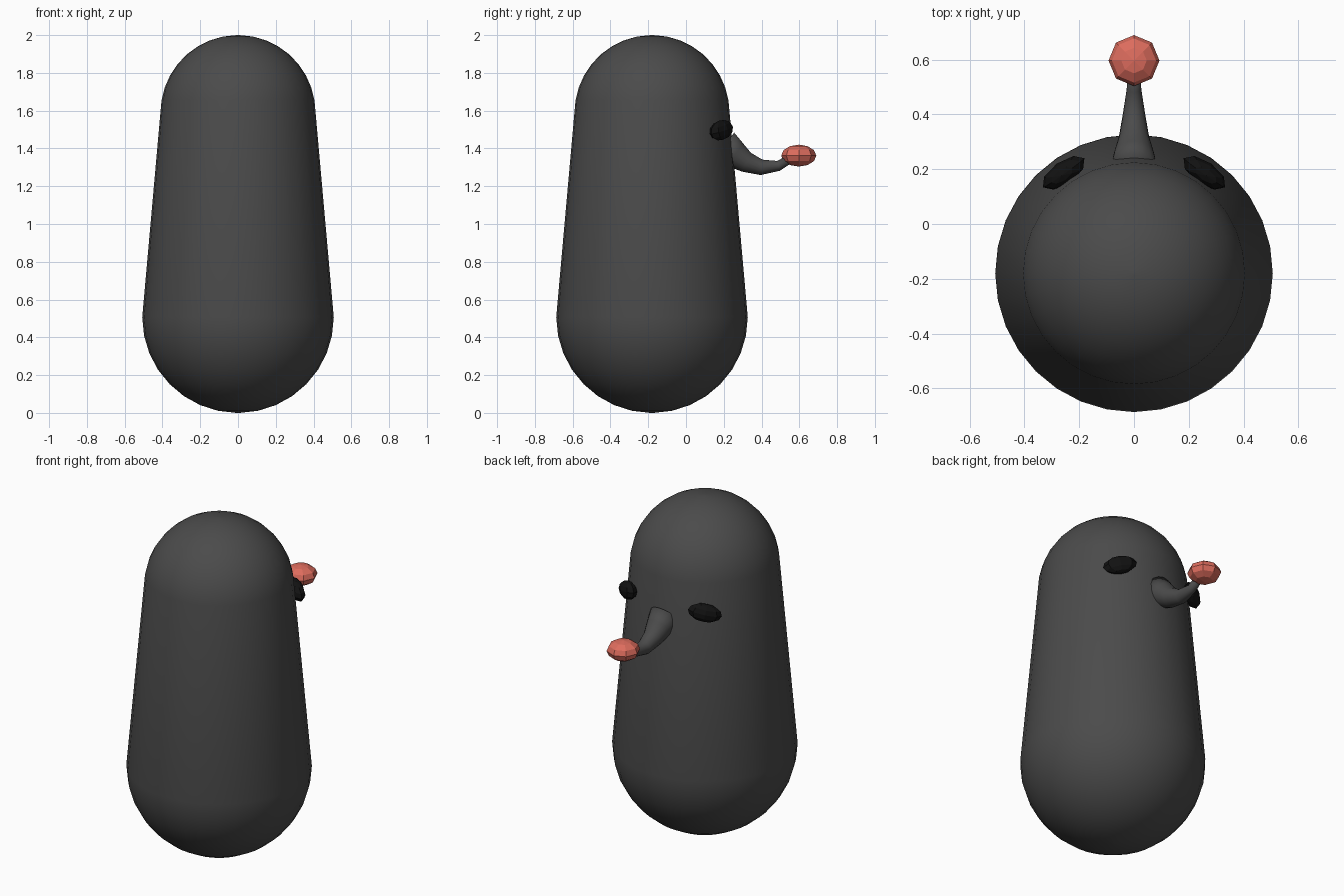
import bpy, math
from mathutils import Matrix, Vector

if "Cube" in bpy.data.objects:
    bpy.data.objects.remove(bpy.data.objects["Cube"])


def material(name, rgb):
    m = bpy.data.materials.new(name)
    m.diffuse_color = (*rgb, 1)
    m.use_nodes = True
    m.node_tree.nodes["Principled BSDF"].inputs["Base Color"].default_value = m.diffuse_color
    return m


CHARCOAL = material("charcoal", (0.07, 0.07, 0.07))
BLACK = material("black", (0.006, 0.006, 0.006))
CORAL = material("coral", (0.72, 0.15, 0.11))
BODY_Y = -0.18


def mesh_object(name, verts, faces, mat):
    me = bpy.data.meshes.new(name)
    me.from_pydata(verts, [], faces)
    ob = bpy.data.objects.new(name, me)
    bpy.context.collection.objects.link(ob)
    me.materials.append(mat)
    return ob


def loft(name, rings, mat):
    """Skin a list of equal-sized vertex rings and cap both ends."""
    n = len(rings[0])
    verts = [v for ring in rings for v in ring]
    faces = [(i * n + j, i * n + (j + 1) % n, (i + 1) * n + (j + 1) % n, (i + 1) * n + j)
             for i in range(len(rings) - 1) for j in range(n)]
    faces += [tuple(reversed(range(n))), tuple(range(len(verts) - n, len(verts)))]
    ob = mesh_object(name, verts, faces, mat)
    for p in ob.data.polygons:
        p.use_smooth = True
    return ob


def low_poly_ball(name, matrix, mat):
    bpy.ops.mesh.primitive_uv_sphere_add(segments=8, ring_count=6, radius=1)
    ob = bpy.context.object
    ob.name = name
    ob.data.transform(matrix)
    ob.data.materials.append(mat)
    return ob


# Body: tapered capsule
profile = []
for i in range(9):
    a = math.radians(-89 + 89 * i / 8)
    profile.append((0.507 * math.cos(a), 0.507 + 0.507 * math.sin(a)))
for i in range(9):
    a = math.radians(9 + 80 * i / 8)
    profile.append((0.41 * math.cos(a), 1.59 + 0.41 * math.sin(a)))
SIDES = 32
loft("body", [[(r * math.cos(2 * math.pi * j / SIDES),
                BODY_Y + r * math.sin(2 * math.pi * j / SIDES), z)
               for j in range(SIDES)] for r, z in profile], CHARCOAL)

# Snout: curved tapering tube, path points are (y, z, radius)
path = [(0.20, 1.415, 0.088), (0.26, 1.367, 0.073), (0.32, 1.327, 0.055),
        (0.40, 1.300, 0.041), (0.49, 1.308, 0.027), (0.56, 1.350, 0.022)]
rings = []
for i, (y, z, r) in enumerate(path):
    a, b = path[max(i - 1, 0)], path[min(i + 1, len(path) - 1)]
    t = Vector((0, b[0] - a[0], b[1] - a[1])).normalized()
    side = Vector((1, 0, 0))
    up = t.cross(side)
    rings.append([Vector((0, y, z)) + r * (math.cos(k * math.pi / 8) * up.cross(t)
                  + math.sin(k * math.pi / 8) * up) for k in range(16)])
snout = loft("snout", rings, CHARCOAL)

# Nose tip: flattened faceted ball
low_poly_ball("nose_tip", Matrix.Translation((0, 0.597, 1.362))
              @ Matrix.Diagonal((0.093, 0.093, 0.058, 1)), CORAL)

# Eyes: faceted ovals set into the body, outer ends dropping
for s, label in ((-1, "left"), (1, "right")):
    m = (Matrix.Translation((s * 0.257, 0.187, 1.497))
         @ Matrix.Rotation(-s * math.radians(35), 4, 'Z')
         @ Matrix.Rotation(s * math.radians(13), 4, 'Y')
         @ Matrix.Rotation(math.radians(5), 4, 'X')
         @ Matrix.Diagonal((0.095, 0.042, 0.052, 1)))
    low_poly_ball("eye_" + label, m, BLACK)

# Consistent outward normals
for ob in bpy.data.objects:
    bpy.ops.object.select_all(action='DESELECT')
    ob.select_set(True)
    bpy.context.view_layer.objects.active = ob
    bpy.ops.object.mode_set(mode='EDIT')
    bpy.ops.mesh.select_all(action='SELECT')
    bpy.ops.mesh.normals_make_consistent(inside=False)
    bpy.ops.object.mode_set(mode='OBJECT')
